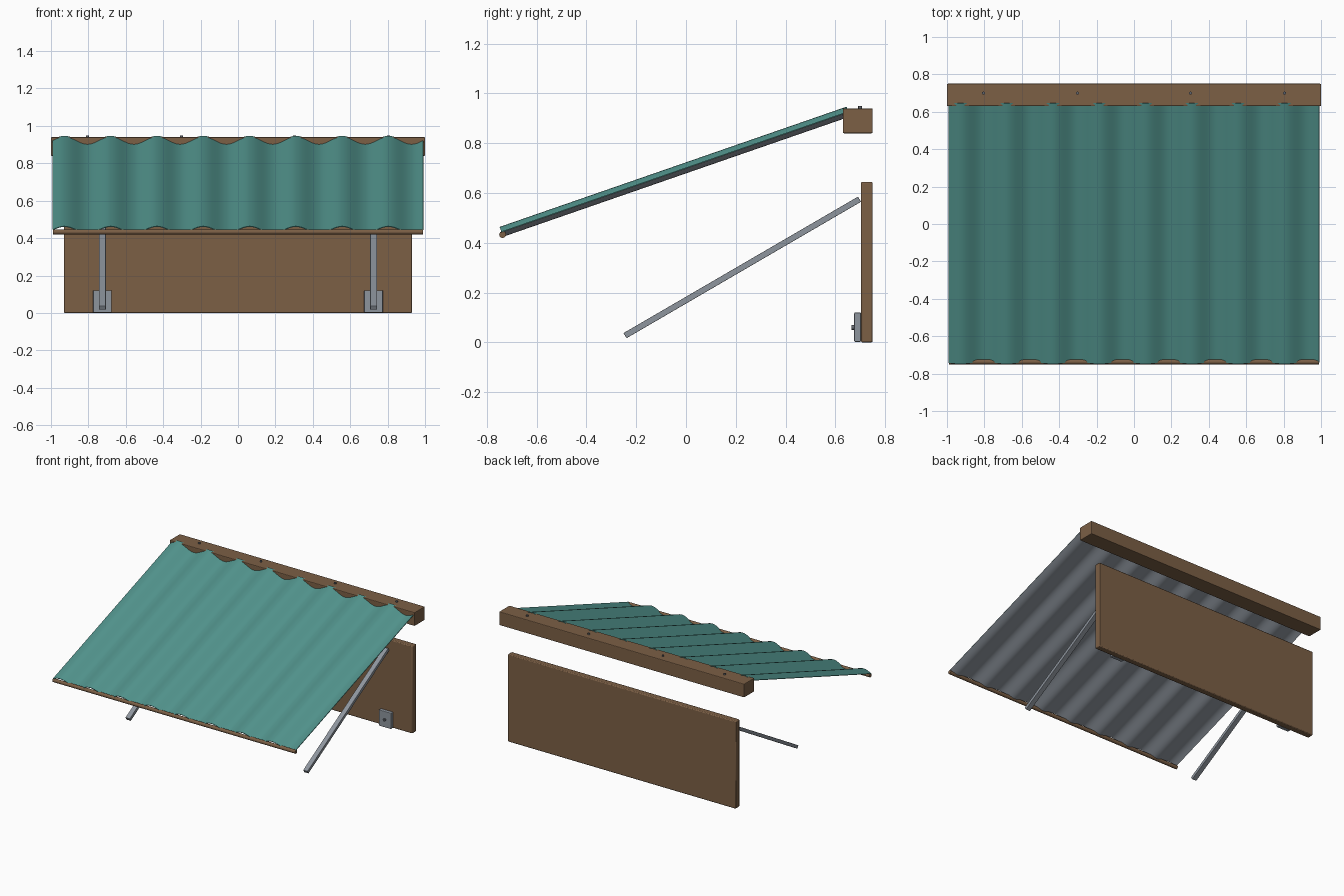
import bpy, bmesh, math
from mathutils import Vector

if "Cube" in bpy.data.objects:
    bpy.data.objects.remove(bpy.data.objects["Cube"])


def mat(name, r, g, b):
    m = bpy.data.materials.new(name)
    m.diffuse_color = (r, g, b, 1)
    m.use_nodes = True
    m.node_tree.nodes["Principled BSDF"].inputs["Base Color"].default_value = m.diffuse_color
    return m


TEAL = mat("teal", 0.085, 0.30, 0.27)
BROWN = mat("brown", 0.20, 0.115, 0.06)
GREY = mat("steel_grey", 0.27, 0.30, 0.34)
DARK = mat("dark_bolt", 0.12, 0.13, 0.15)


def finish(ob, name, material, bevel=0.0):
    ob.name = name
    ob.data.materials.append(material)
    if bevel:
        b = ob.modifiers.new("bevel", 'BEVEL')
        b.width, b.segments = bevel, 2
    return ob


def box(name, lo, hi, material, bevel=0.0):
    lo, hi = Vector(lo), Vector(hi)
    bpy.ops.mesh.primitive_cube_add(size=1, location=(lo + hi) / 2)
    ob = bpy.context.object
    ob.scale = hi - lo
    bpy.ops.object.transform_apply(location=False, rotation=False, scale=True)
    return finish(ob, name, material, bevel)


def rod(name, centre, radius, depth, material, rot=(0, 0, 0), sides=16):
    bpy.ops.mesh.primitive_cylinder_add(vertices=sides, radius=radius, depth=depth,
                                        location=centre, rotation=rot)
    bpy.ops.object.shade_smooth_by_angle(angle=math.radians(40))
    return finish(bpy.context.object, name, material)


# Header beam and wall board
box("header_beam", (-1, 0.63, 0.84), (1, 0.75, 0.94), BROWN, 0.005)
box("wall_board", (-0.93, 0.703, 0), (0.93, 0.75, 0.645), BROWN, 0.006)

# Corrugated canopy: teal above, grey below
front, back = Vector((0, -0.742, 0.444)), Vector((0, 0.652, 0.927))
along = (back - front).normalized()
normal = Vector((0, -along.z, along.y))
waves, per, amp, thick = 8, 16, 0.019, 0.004
n = waves * per
bm = bmesh.new()
rows = []
for j in range(7):
    base = front.lerp(back, j / 6)
    rows.append([bm.verts.new(base + normal * (amp * math.sin(2 * math.pi * i / per))
                              + Vector((-0.99 + 1.98 * i / n, 0, 0)))
                 for i in range(n + 1)])
for a, b in zip(rows, rows[1:]):
    for i in range(n):
        bm.faces.new((a[i], a[i + 1], b[i + 1], b[i])).smooth = True
mesh = bpy.data.meshes.new("canopy_sheet")
bm.to_mesh(mesh)
bm.free()
sheet = bpy.data.objects.new("canopy_sheet", mesh)
bpy.context.collection.objects.link(sheet)
mesh.materials.append(TEAL)
mesh.materials.append(GREY)
solid = sheet.modifiers.new("thickness", 'SOLIDIFY')
solid.thickness, solid.offset, solid.material_offset = thick, 0, 1
bpy.context.view_layer.objects.active = sheet
sheet.select_set(True)
bpy.ops.object.modifier_apply(modifier="thickness")
bpy.ops.object.shade_smooth_by_angle(angle=math.radians(40))

# Front rail under the canopy edge
rod("front_rail", (0, -0.737, 0.433), 0.0135, 1.98, BROWN, (0, math.pi / 2, 0))

# Struts, brackets and their bolts on each side
low, high = Vector((0, -0.245, 0.027)), Vector((0, 0.697, 0.575))
tilt = math.atan2(high.z - low.z, high.y - low.y)
length = (high - low).length
for side, s in (("left", -1), ("right", 1)):
    x = 0.725 * s
    arm = box(side + "_strut", (-0.018, -length / 2, -0.012),
              (0.018, length / 2, 0.012), GREY, 0.002)
    arm.location = (low + high) / 2 + Vector((x, 0, 0))
    arm.rotation_euler.x = tilt
    box(side + "_bracket", (x - 0.05, 0.676, 0.002), (x + 0.05, 0.703, 0.12), GREY, 0.004)
    rod(side + "_bracket_bolt", (x, 0.672, 0.06), 0.01, 0.014, DARK, (math.pi / 2, 0, 0), 12)

# Bolts on top of the header
for i, x in enumerate((-0.805, -0.302, 0.302, 0.805)):
    rod(f"header_bolt_{i + 1}", (x, 0.70, 0.942), 0.008, 0.014, DARK, sides=12)
